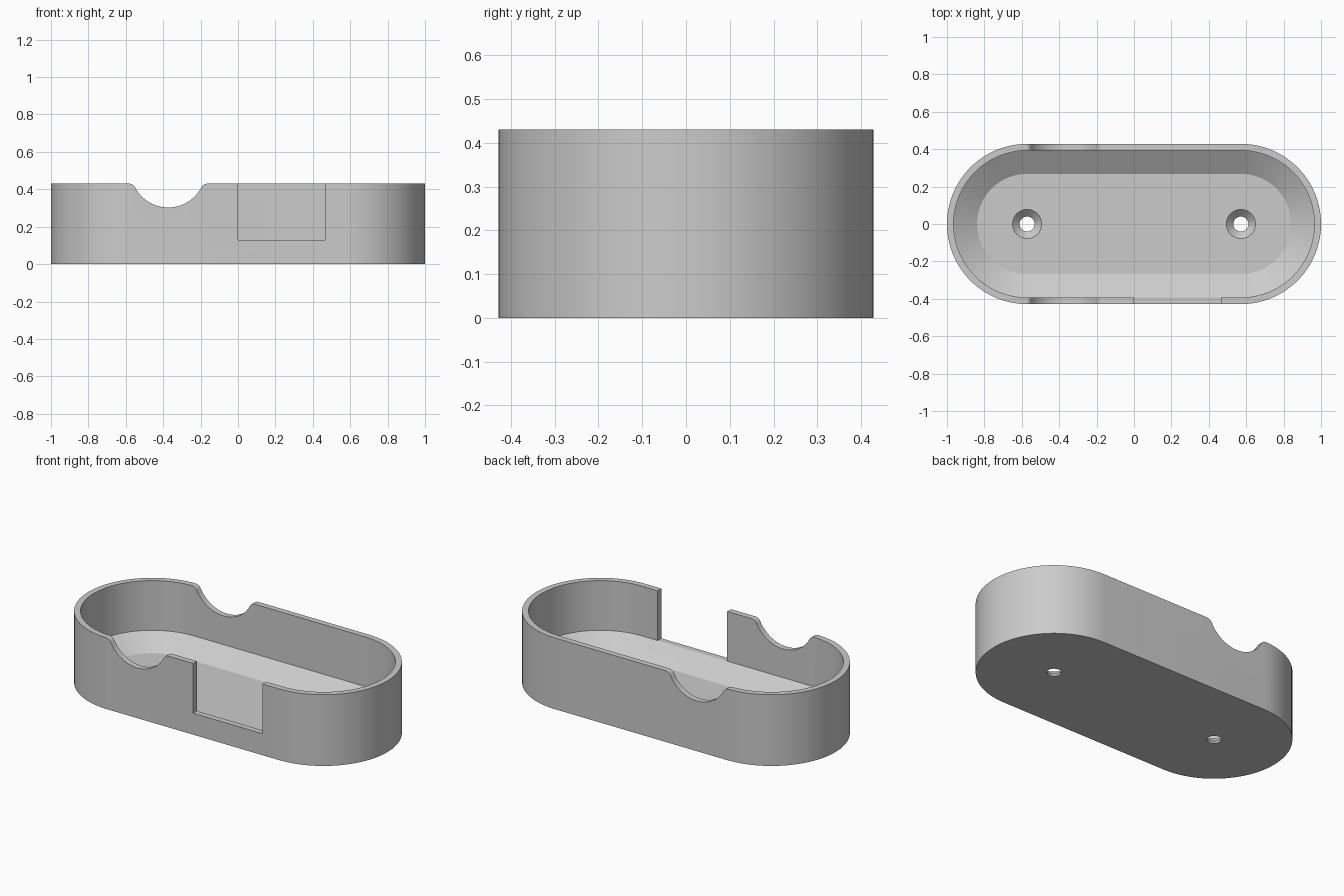
import bpy, bmesh, math

if "Cube" in bpy.data.objects:
    bpy.data.objects.remove(bpy.data.objects["Cube"])

R, HALF, H = 0.4285, 0.5715, 0.43      # end radius, end centre offset, height
WALL, LEDGE, FLOOR = 0.393, 0.13, 0.05  # inner radius, top of sloped floor edge, floor height
SEG = 40

grey = bpy.data.materials.new("warm_grey")
grey.diffuse_color = (0.6, 0.6, 0.6, 1)
grey.use_nodes = True
grey.node_tree.nodes["Principled BSDF"].inputs["Base Color"].default_value = grey.diffuse_color


def loft(name, rings):
    """Closed solid through a list of matching point rings."""
    bm = bmesh.new()
    loops = [[bm.verts.new(p) for p in ring] for ring in rings]
    n = len(loops[0])
    for a, b in zip(loops, loops[1:]):
        for i in range(n):
            j = (i + 1) % n
            bm.faces.new((a[i], a[j], b[j], b[i]))
    bm.faces.new(loops[0])
    bm.faces.new(loops[-1])
    bmesh.ops.recalc_face_normals(bm, faces=bm.faces)
    mesh = bpy.data.meshes.new(name)
    bm.to_mesh(mesh)
    bm.free()
    mesh.materials.append(grey)
    obj = bpy.data.objects.new(name, mesh)
    bpy.context.collection.objects.link(obj)
    return obj


def stadium(r, z):
    pts = []
    for cx, start in ((HALF, -math.pi / 2), (-HALF, math.pi / 2)):
        for i in range(SEG + 1):
            a = start + math.pi * i / SEG
            pts.append((cx + r * math.cos(a), r * math.sin(a), z))
    return pts


def circle(cx, r, z, n=40):
    return [(cx + r * math.cos(2 * math.pi * i / n),
             r * math.sin(2 * math.pi * i / n), z) for i in range(n)]


def arc(cx, cz, r, a0, a1, n):
    return [(cx + r * math.cos(a0 + (a1 - a0) * i / n),
             cz + r * math.sin(a0 + (a1 - a0) * i / n)) for i in range(n + 1)]


# Hollow tray with a sloped floor edge
tray = loft("tray", [stadium(R, 0), stadium(R, H), stadium(WALL, H),
                     stadium(WALL, LEDGE), stadium(0.268, FLOOR)])
cutters = []

# Countersunk screw holes
for side, cx in (("left", -HALF), ("right", HALF)):
    cutters.append(loft("screw_hole_cutter_" + side, [
        circle(cx, 0.04, -0.05), circle(cx, 0.04, FLOOR - 0.038),
        circle(cx, 0.078, FLOOR), circle(cx, 0.078, FLOOR + 0.03)]))

# Round notch with softened lips, through both long walls
nx, r, f = -0.373, 0.2, 0.036
cz = 0.303 + r
d = math.sqrt((r + f) ** 2 - (cz - (H - f)) ** 2)
t = math.atan2(cz - (H - f), d)         # angle where lip and notch arcs meet
profile = (arc(nx - d, H - f, f, math.pi / 2, t, 8)
           + arc(nx, cz, r, math.pi + t, 2 * math.pi - t, 32)[1:-1]
           + arc(nx + d, H - f, f, math.pi - t, math.pi / 2, 8)
           + [(nx + d, H + 0.1), (nx - d, H + 0.1)])
cutters.append(loft("notch_cutter", [[(x, y, z) for x, z in profile] for y in (-0.6, 0.6)]))

# Rectangular opening in the front wall
opening = [(0, LEDGE), (0.464, LEDGE), (0.464, H + 0.1), (0, H + 0.1)]
cutters.append(loft("opening_cutter", [[(x, y, z) for x, z in opening] for y in (-0.6, -0.3)]))

bpy.context.view_layer.objects.active = tray
tray.select_set(True)
for c in cutters:
    mod = tray.modifiers.new(c.name, 'BOOLEAN')
    mod.operation = 'DIFFERENCE'
    mod.solver = 'EXACT'
    mod.object = c
    bpy.ops.object.modifier_apply(modifier=mod.name)
    bpy.data.objects.remove(c)

bpy.ops.object.shade_smooth_by_angle(angle=math.radians(25))
